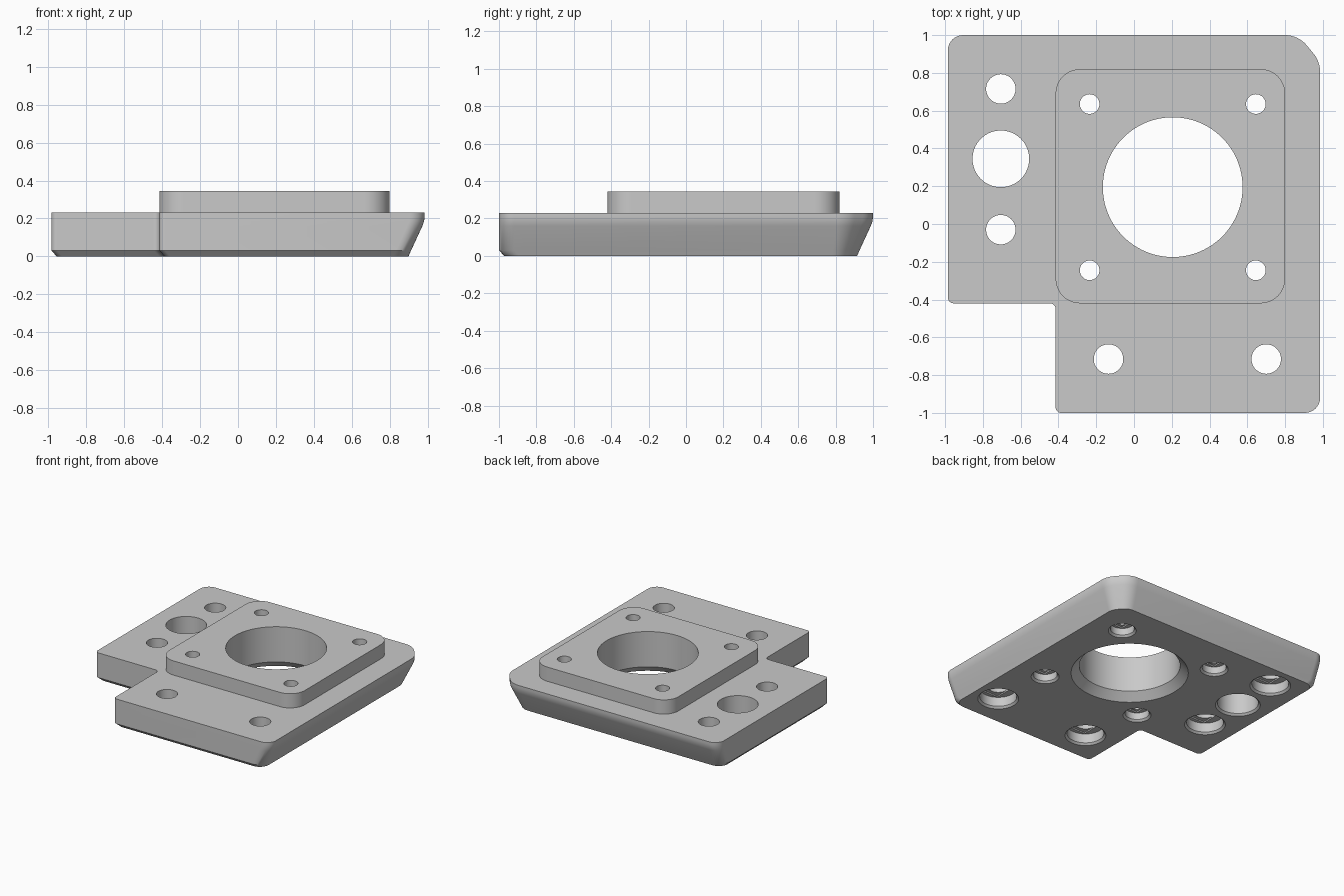
import bpy, bmesh, math
from mathutils import Vector

cube = bpy.data.objects.get("Cube")
if cube:
    bpy.data.objects.remove(cube, do_unlink=True)

grey = bpy.data.materials.new("plain grey")
grey.use_nodes = True
grey.diffuse_color = (0.585, 0.585, 0.585, 1)
grey.node_tree.nodes["Principled BSDF"].inputs["Base Color"].default_value = grey.diffuse_color


def loft(name, rings):
    """Skin a stack of closed (points, z) rings and cap both ends."""
    bm = bmesh.new()
    loops = [[bm.verts.new((x, y, z)) for x, y in pts] for pts, z in rings]
    for low, high in zip(loops, loops[1:]):
        n = len(low)
        for i in range(n):
            j = (i + 1) % n
            bm.faces.new((low[i], low[j], high[j], high[i]))
    bm.faces.new(loops[0][::-1])
    bm.faces.new(loops[-1])
    bmesh.ops.recalc_face_normals(bm, faces=bm.faces[:])
    mesh = bpy.data.meshes.new(name)
    bm.to_mesh(mesh)
    bm.free()
    mesh.materials.append(grey)
    obj = bpy.data.objects.new(name, mesh)
    bpy.context.collection.objects.link(obj)
    return obj


def rounded(corners, steps=8):
    """Outline through (x, y, radius) corners with each corner filleted."""
    pts = []
    for i, (x, y, r) in enumerate(corners):
        p = Vector((x, y))
        d1 = (Vector(corners[i - 1][:2]) - p).normalized()
        d2 = (Vector(corners[(i + 1) % len(corners)][:2]) - p).normalized()
        half = d1.angle(d2) / 2
        centre = p + (d1 + d2).normalized() * (r / math.sin(half))
        t = r / math.tan(half)
        a = (p + d1 * t - centre).normalized()
        b = (p + d2 * t - centre).normalized()
        pts += [centre + a.slerp(b, k / steps).normalized() * r for k in range(steps + 1)]
    return pts


def plate_outline(a, b):
    """Plate outline: a insets the left and front edges, b the right and back."""
    big = 0.15 - 0.5 * b
    return rounded([
        (-0.985 + a, -0.42 + a, 0.03), (-0.415 + a, -0.42 + a, 0.03),
        (-0.415 + a, -1 + a, 0.03), (0.985 - b, -1 + a, 0.08),
        (0.985 - b, 0.86 - b / 2, big), (0.87 - b / 2, 1 - b, big),
        (-0.985 + a, 1 - b, 0.08)])


def turned(name, x, y, profile, n=48):
    """Round cutter from (radius, z) steps."""
    ring = [(math.cos(math.tau * k / n), math.sin(math.tau * k / n)) for k in range(n)]
    return loft(name, [([(x + r * c, y + r * s) for c, s in ring], z) for r, z in profile])


# Base plate with sloping right and back edges, bevelled underside
base = loft("base_plate", [
    (plate_outline(a, b), z) for a, b, z in
    [(0.028, 0.085, 0), (0, 0.072, 0.03), (0, 0.012, 0.16),
     (0, 0.003, 0.185), (0, 0, 0.21), (0, 0, 0.23)]])

# Raised mounting pad
pad_shape = rounded([(-0.415, -0.42, 0.13), (0.8, -0.42, 0.13),
                     (0.8, 0.82, 0.13), (-0.415, 0.82, 0.13)], 12)
pad = loft("raised_pad", [(pad_shape, 0.23), (pad_shape, 0.345)])

# Hole cutters
TOP, LOW = 0.5, -0.1
cutters = [
    turned("bore_cutter", 0.205, 0.195,
           [(0.43, LOW), (0.43, 0), (0.37, 0.06), (0.37, TOP)], 96),
    turned("access_cutter", -0.705, 0.345,
           [(0.165, LOW), (0.165, 0), (0.15, 0.015), (0.15, TOP)], 64)]


def bolt_hole(x, y, hole, head, depth):
    """Through hole with a chamfered head recess and a stepped recess roof."""
    rim = head + 0.015
    cutters.append(turned("bolt_cutter", x, y, [
        (rim, LOW), (rim, 0), (head, 0.015), (head, depth), (hole, depth), (hole, TOP)]))
    half = 0.95 * math.sqrt(head ** 2 - hole ** 2)
    box = [(x - hole, y - half), (x + hole, y - half), (x + hole, y + half), (x - hole, y + half)]
    cutters.append(loft("roof_cutter", [(box, depth - 0.02), (box, depth + 0.01)]))


for x, y in [(-0.705, 0.715), (-0.705, -0.03), (-0.135, -0.715), (0.7, -0.715)]:
    bolt_hole(x, y, 0.078, 0.135, 0.09)
for x in (-0.235, 0.645):
    for y in (-0.245, 0.635):
        bolt_hole(x, y, 0.052, 0.088, 0.07)

# Cut the holes through both parts, then shade
for part in (base, pad):
    bpy.ops.object.select_all(action='DESELECT')
    part.select_set(True)
    bpy.context.view_layer.objects.active = part
    for cutter in cutters:
        mod = part.modifiers.new("hole", 'BOOLEAN')
        mod.operation, mod.solver, mod.object = 'DIFFERENCE', 'EXACT', cutter
        bpy.ops.object.modifier_apply(modifier=mod.name)
    bpy.ops.object.shade_smooth_by_angle(angle=math.radians(30))

for cutter in cutters:
    bpy.data.objects.remove(cutter, do_unlink=True)
